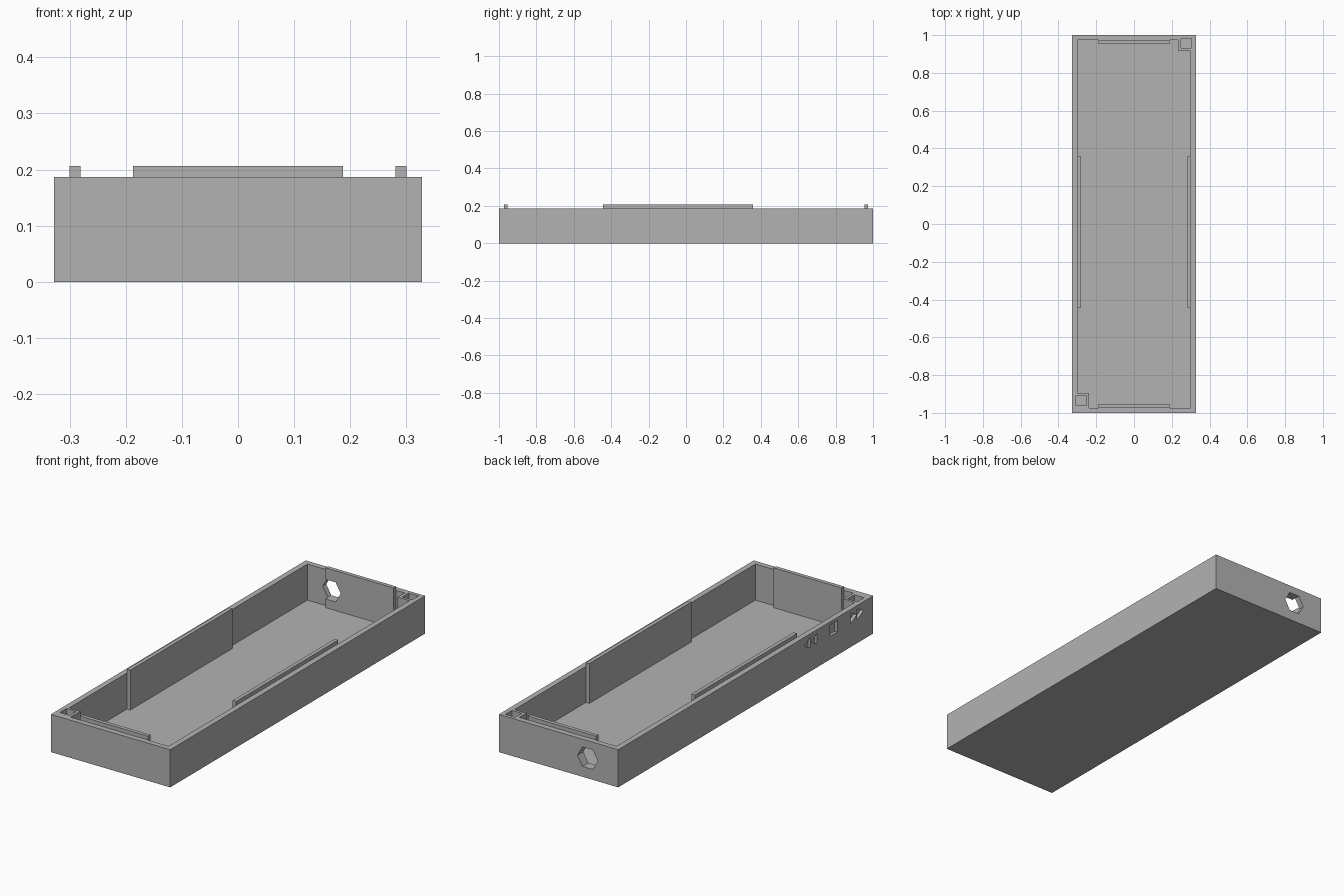
import bpy
import bmesh
import math
from mathutils import Vector

cube = bpy.data.objects.get("Cube")
if cube:
    bpy.data.objects.remove(cube, do_unlink=True)

grey = bpy.data.materials.new("plain_grey")
grey.use_nodes = True
GREY = (0.45, 0.45, 0.45, 1)
grey.diffuse_color = GREY
grey.node_tree.nodes["Principled BSDF"].inputs["Base Color"].default_value = GREY

HX, HY, TOP, FLOOR = 0.328, 1.0, 0.187, 0.008   # case half sizes, rim, floor
IX, IY = 0.3, 0.973                             # inner wall faces
LIP, LIP_TOP = 0.019, 0.206                     # lip thickness and height


def prism(name, points, offset):
    """Extrude a flat polygon of 3D points along an offset."""
    bm = bmesh.new()
    face = bm.faces.new([bm.verts.new(p) for p in points])
    new = bmesh.ops.extrude_face_region(bm, geom=[face])["geom"]
    bmesh.ops.translate(bm, vec=Vector(offset),
                        verts=[v for v in new if isinstance(v, bmesh.types.BMVert)])
    bmesh.ops.recalc_face_normals(bm, faces=bm.faces)
    mesh = bpy.data.meshes.new(name)
    bm.to_mesh(mesh)
    bm.free()
    mesh.materials.append(grey)
    obj = bpy.data.objects.new(name, mesh)
    bpy.context.collection.objects.link(obj)
    return obj


def box(name, x0, x1, y0, y1, z0, z1):
    return prism(name, [(x0, y0, z0), (x1, y0, z0), (x1, y1, z0), (x0, y1, z0)],
                 (0, 0, z1 - z0))


def cut(target, cutters):
    """Subtract the cutters from the target and remove them."""
    for c in cutters:
        mod = target.modifiers.new("cut", "BOOLEAN")
        mod.operation, mod.solver, mod.object = "DIFFERENCE", "EXACT", c
    bpy.context.view_layer.update()
    done = target.evaluated_get(bpy.context.evaluated_depsgraph_get())
    mesh = bpy.data.meshes.new_from_object(done)
    target.modifiers.clear()
    target.data = mesh
    for c in cutters:
        bpy.data.objects.remove(c, do_unlink=True)


def hex_cutter():
    """Six-sided socket opening in the back wall."""
    ring = [math.radians(60 * i) for i in range(6)]
    return prism("socket_cutter", [(-0.16 + 0.056 * math.cos(a), 0.9,
                                    0.1 + 0.056 * math.sin(a)) for a in ring], (0, 0.2, 0))


def icon_cutter(points):
    """Shallow engraving in the right wall from (y, z) points."""
    return prism("icon_cutter", [(-HX - 0.02, y, z) for y, z in points], (0.035, 0, 0))


# Tray with two solid corner posts left standing in the cavity
case = box("case", -HX, HX, -HY, HY, 0, TOP)
cavity = [(-0.238, -IY), (IX, -IY), (IX, 0.917), (0.234, 0.917),
          (0.234, IY), (-IX, IY), (-IX, -0.896), (-0.238, -0.896)]
cutters = [prism("cavity_cutter", [(x, y, FLOOR) for x, y in cavity], (0, 0, 0.3))]

# Square sockets in the posts
for x, y in ((-0.279, -0.934), (0.277, 0.957)):
    cutters.append(box("post_cutter", x - 0.027, x + 0.027, y - 0.026, y + 0.026, FLOOR, 0.3))
cutters.append(hex_cutter())

# Engraved buttons: rewind, stop, forward
Z, R = 0.143, 0.028
for tip, way in ((-0.459, -1), (-0.511, -1), (-0.922, 1), (-0.87, 1)):
    base = tip + way * 0.05
    cutters.append(icon_cutter([(tip, Z), (base, Z - R), (base, Z + R)]))
cutters.append(icon_cutter([(-0.69 + a * R, Z + b * R)
                            for a, b in ((-1, -1), (1, -1), (1, 1), (-1, 1))]))
cut(case, cutters)

# Raised locating lips standing against the inner walls
for side, s in (("left", 1), ("right", -1)):
    x0, x1 = sorted((s * (IX - LIP), s * IX))
    box(side + "_lip", x0, x1, -0.443, 0.357, FLOOR, LIP_TOP)
for side, s in (("back", 1), ("front", -1)):
    y0, y1 = sorted((s * (IY - LIP), s * IY))
    lip = box(side + "_lip", -0.187, 0.187, y0, y1, FLOOR, LIP_TOP)
    if side == "back":
        cut(lip, [hex_cutter()])
